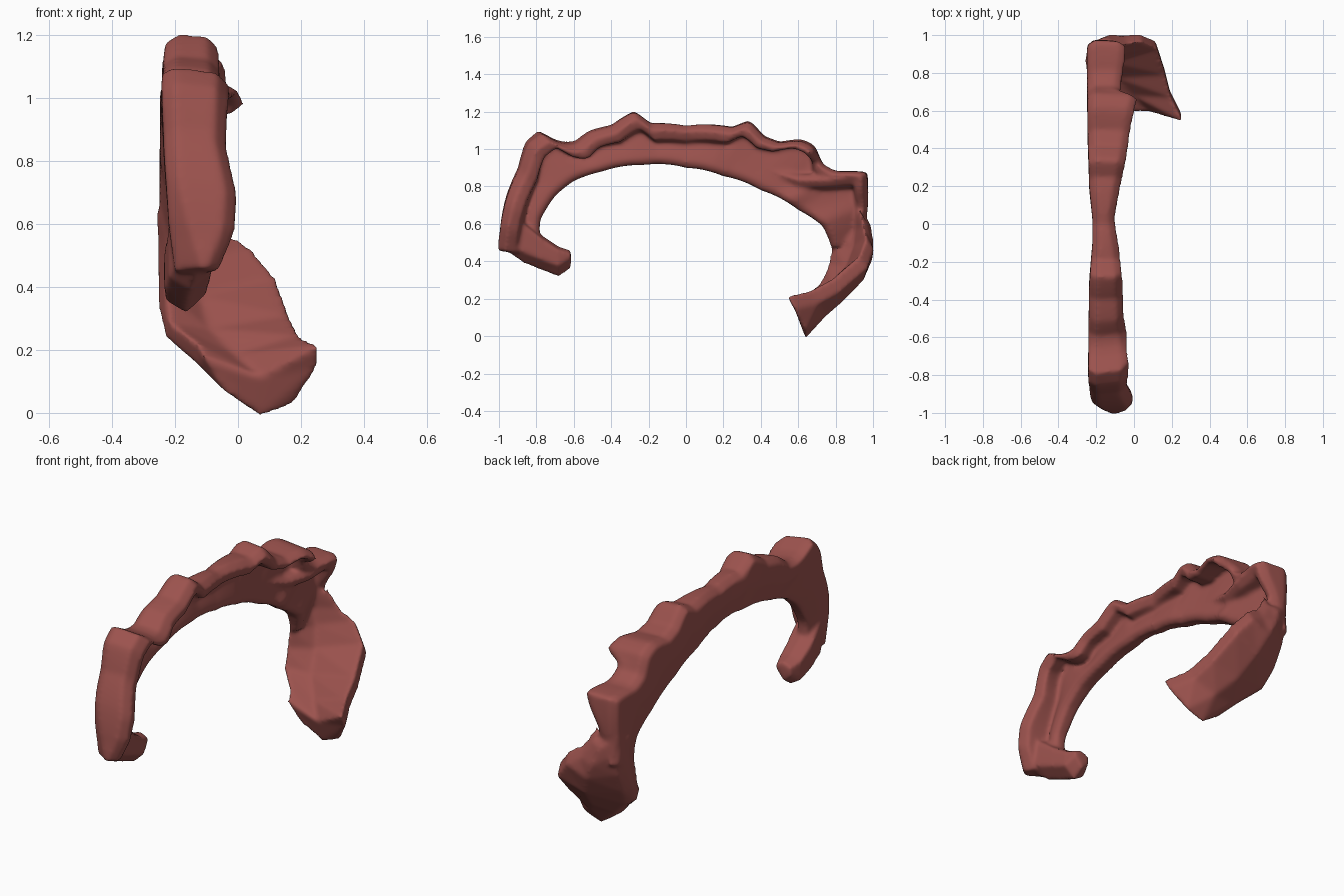
import bpy, bmesh, math
from mathutils import Vector

cube = bpy.data.objects.get("Cube")
if cube:
    bpy.data.objects.remove(cube, do_unlink=True)

CENTRE = Vector((0, 0.35))


def interp(table, t):
    """Linear lookup in rows of (key, value, ...)."""
    if t <= table[0][0]:
        return table[0][1:]
    for a, b in zip(table, table[1:]):
        if t <= b[0]:
            k = (t - a[0]) / max(b[0] - a[0], 1e-6)
            return tuple(p + (q - p) * k for p, q in zip(a[1:], b[1:]))
    return table[-1][1:]


def polar(points):
    """Turn a side profile of (y, z) points into sorted (angle, radius) rows."""
    rows = []
    for p in points:
        d = Vector(p) - CENTRE
        rows.append((math.degrees(math.atan2(d.y, d.x)), d.length))
    return sorted(rows)


def loft(bm, rings):
    """Closed skin through rings of equal size, capped at both ends."""
    loops = [[bm.verts.new(p) for p in ring] for ring in rings]
    n = len(loops[0])
    faces = [bm.faces.new(loops[0]), bm.faces.new(loops[-1][::-1])]
    for a, b in zip(loops, loops[1:]):
        for i in range(n):
            j = (i + 1) % n
            faces.append(bm.faces.new((a[i], b[i], b[j], a[j])))
    bmesh.ops.recalc_face_normals(bm, faces=faces)


# Side profiles of the arch
outer = polar([(-1.008, .44), (-.995, .56), (-.965, .74), (-.9, .9), (-.86, 1.04), (-.79, 1.1),
               (-.68, 1.04), (-.6, 1.04), (-.52, 1.1), (-.4, 1.13), (-.28, 1.205), (-.19, 1.14),
               (0, 1.125), (.25, 1.12), (.34, 1.155), (.42, 1.07), (.5, 1.04), (.62, 1.055),
               (.69, 1.02), (.73, .92), (.8, .88), (.97, .88), (.96, .6), (.98, .5)])
inner = polar([(-.78, .5), (-.78, .62), (-.7, .75), (-.6, .83), (-.45, .88), (-.23, .915),
               (0, .9), (.2, .855), (.4, .78), (.6, .675), (.73, .59), (.77, .5)])
# Angle, reach of the crest, reach of the web, thickness and droop of the crest
reach = [(8, -.19, -.2, .06, 0), (15, -.14, -.16, .06, 0), (20, -.12, -.14, .06, 0),
         (25, -.06, -.15, .07, .01), (29, -.035, -.15, .07, .01), (34, -.06, -.13, .07, 0),
         (40, -.07, -.15, .05, 0), (43, .025, -.15, .035, .03), (50, 0, -.15, .04, .03),
         (55, -.02, -.15, .05, .02), (66, -.04, -.15, .07, .02), (75, -.07, -.14, .08, .01),
         (88, -.1, -.14, .08, 0), (108, -.06, -.14, .09, .01), (126, -.05, -.14, .08, .03),
         (137, -.025, -.14, .09, .05), (150, -.035, -.14, .1, .02), (160, 0, -.14, .1, .01),
         (167, -.01, -.14, .1, 0), (174, -.06, -.12, .1, 0)]
# Angle, position of the flat side wall
wall = [(8, -.25), (50, -.247), (75, -.237), (88, -.22), (98, -.22), (112, -.237),
        (140, -.243), (152, -.235), (165, -.22), (174, -.2)]


def arch_ring(angle):
    ro, ri = interp(outer, angle)[0], interp(inner, angle)[0]
    crest, web, thick, droop = interp(reach, angle)
    back = interp(wall, angle)[0]
    c, s = math.cos(math.radians(angle)), math.sin(math.radians(angle))
    bevel = .04 + max(0, angle - 158) * .003
    mid = (ro + ri) / 2
    section = [(ri, back + .03), (mid, back), (ro - .75 * bevel, back), (ro, back + bevel),
               (ro - droop * .5, crest - .04), (ro - droop - thick * .4, crest),
               (ro - droop - thick, crest - .02), (ro - thick * 1.25, web - .01),
               (mid * .6 + ri * .4, web + .01), (ri + .03, web + .02), (ri, web)]
    return [(x, CENTRE.x + r * c, CENTRE.y + r * s) for r, x in section]


bm = bmesh.new()
loft(bm, [arch_ring(a * 1.5) for a in range(6, 117)])

# Low lip under the rear fold: y, z, reach
lip = [(.46, .88, -.14), (.6, .835, -.1), (.75, .835, -.06), (.92, .85, -.05)]
loft(bm, [[(-.22, y, z - .07), (x - .03, y, z - .04), (x, y, z), (x - .03, y, z + .03),
           (-.22, y, z + .03)] for y, z, x in lip])

# Hooked foot at the front: y, low z, high z, right and left limits
hook = [(-.97, .46, .6, -.17, -.08), (-.87, .39, .62, -.22, -.08), (-.77, .35, .54, -.235, -.09),
        (-.68, .315, .48, -.23, -.1), (-.615, .36, .46, -.21, -.12)]
loft(bm, [[(a, y, lo + .04), ((a + b) / 2, y, lo), (b, y, lo + .06), (b, y, hi - .02),
           ((a + b) / 2, y, hi), (a, y, hi - .02)] for y, lo, hi, a, b in hook])

# Flared blade at the back: near edge, free edge and heel of each section
blade = [((-.23, .77, .64), (-.1, .93, .68), (-.24, .95, .66)),
         ((-.23, .78, .56), (-.04, .95, .58), (-.23, .96, .56)),
         ((-.23, .78, .48), (.04, .965, .53), (-.23, .93, .44)),
         ((-.23, .76, .38), (.12, .93, .43), (-.225, .87, .32)),
         ((-.22, .72, .29), (.165, .79, .31), (-.19, .8, .22)),
         ((-.13, .64, .22), (.195, .67, .245), (-.07, .72, .11)),
         ((-.11, .59, .18), (.26, .54, .215), (.07, .64, -.012))]


def blade_ring(near, free, heel):
    near, free, heel = map(Vector, (near, free, heel))
    hollow = near * .3 + heel * .4 + free * .3
    rim = free + Vector((-.005, .04, -.07))
    belly = (heel + rim) / 2 + Vector((.015, .03, -.04))
    side = (near + heel) / 2 + Vector((-.025, 0, -.015))
    return [near, hollow, free, rim, belly, heel, side]


loft(bm, [blade_ring(*row) for row in blade])

mesh = bpy.data.meshes.new("arch_shell")
bm.to_mesh(mesh)
bm.free()
arch = bpy.data.objects.new("arch_shell", mesh)
bpy.context.collection.objects.link(arch)

# Soft dusty red over the whole shell
red = bpy.data.materials.new("dusty_red")
red.use_nodes = True
colour = (.33, .085, .075, 1)
red.diffuse_color = colour
red.node_tree.nodes["Principled BSDF"].inputs["Base Color"].default_value = colour
mesh.materials.append(red)

# Fuse the parts into one soft skin
remesh = arch.modifiers.new("fuse", 'REMESH')
remesh.mode = 'VOXEL'
remesh.voxel_size = 0.01
remesh.use_smooth_shade = True
smooth = arch.modifiers.new("soften", 'SMOOTH')
smooth.factor = 0.5
smooth.iterations = 12
